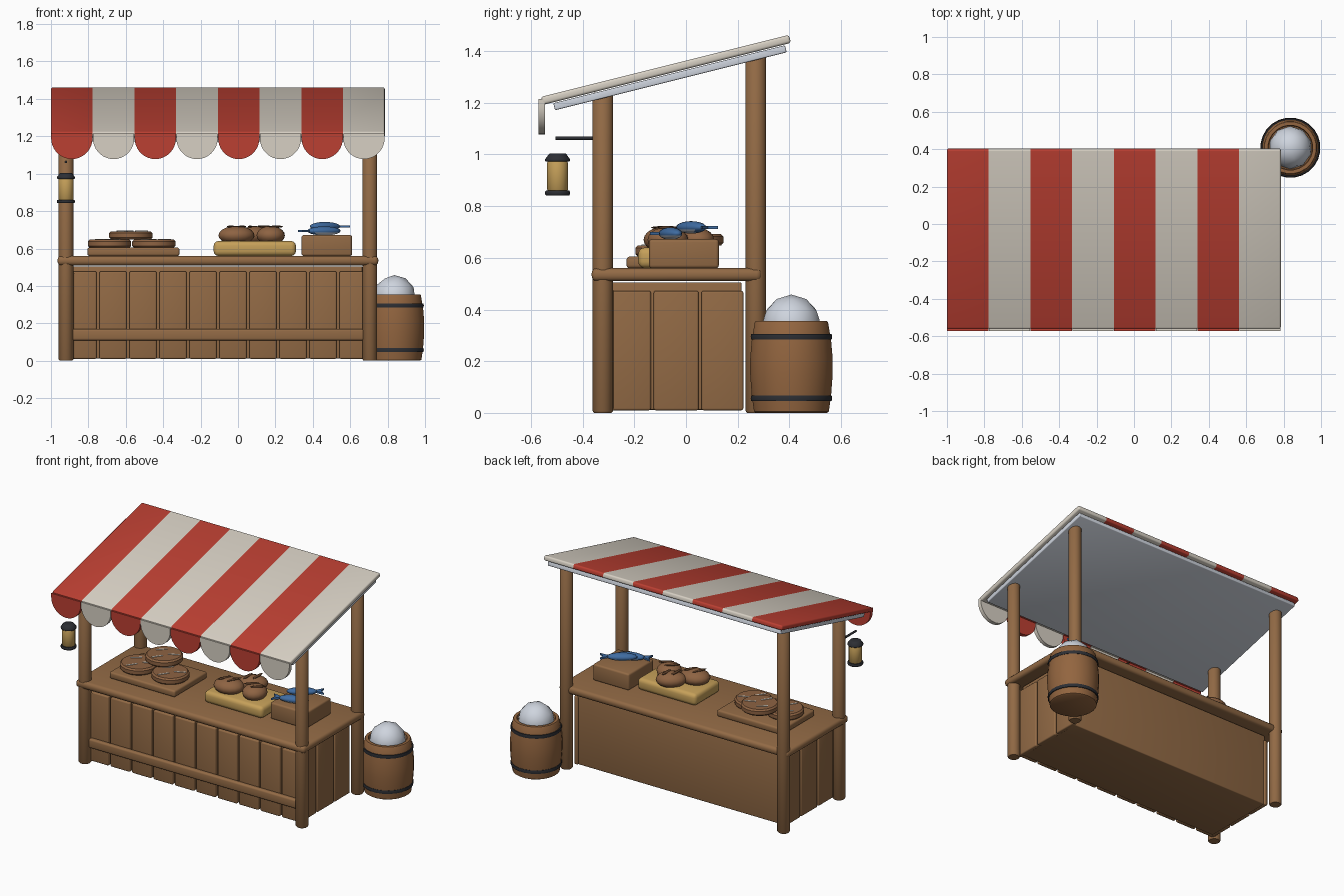
import bpy, bmesh, math
from mathutils import Matrix, Vector

if "Cube" in bpy.data.objects:
    bpy.data.objects.remove(bpy.data.objects["Cube"])


def mat(name, rgb):
    m = bpy.data.materials.new(name)
    m.diffuse_color = (*rgb, 1)
    m.use_nodes = True
    m.node_tree.nodes["Principled BSDF"].inputs["Base Color"].default_value = m.diffuse_color
    return m


WOOD = mat("wood", (0.29, 0.145, 0.06))
BARREL = mat("barrel_wood", (0.29, 0.13, 0.05))
CRUST = mat("bread_crust", (0.27, 0.125, 0.055))
SCORE = mat("dark_crust", (0.11, 0.05, 0.022))
RED = mat("red_cloth", (0.50, 0.05, 0.032))
CREAM = mat("cream_cloth", (0.68, 0.63, 0.55))
ICE = mat("pale_grey", (0.62, 0.66, 0.73))
AMBER = mat("amber", (0.56, 0.35, 0.10))
IRON = mat("dark_iron", (0.026, 0.028, 0.034))
BLUE = mat("fish_blue", (0.05, 0.15, 0.36))


def finish(name, bm, mats, angle=50):
    bmesh.ops.recalc_face_normals(bm, faces=bm.faces[:])
    me = bpy.data.meshes.new(name)
    bm.to_mesh(me)
    bm.free()
    for m in mats:
        me.materials.append(m)
    ob = bpy.data.objects.new(name, me)
    bpy.context.collection.objects.link(ob)
    bpy.ops.object.select_all(action='DESELECT')
    ob.select_set(True)
    bpy.context.view_layer.objects.active = ob
    bpy.ops.object.shade_smooth_by_angle(angle=math.radians(angle))
    return ob


def box(name, m, x, y, z, bevel=0.008):
    """Bevelled box from (min, max) ranges."""
    bm = bmesh.new()
    bmesh.ops.create_cube(bm, size=1)
    for v in bm.verts:
        v.co = [(r[0] + r[1]) / 2 + c * (r[1] - r[0]) for r, c in zip((x, y, z), v.co)]
    if bevel:
        bmesh.ops.bevel(bm, geom=bm.edges[:], offset=bevel, segments=3, profile=0.5, affect='EDGES')
    return finish(name, bm, [m])


def lathe(name, m, profile, loc, n=24, rot=None, angle=40):
    """Spin a (radius, height) profile about z."""
    bm = bmesh.new()
    rings = []
    for r, z in profile:
        rings.append([bm.verts.new((r * math.cos(2 * math.pi * (i + .5) / n),
                                    r * math.sin(2 * math.pi * (i + .5) / n), z)) for i in range(n)])
    for a, b in zip(rings, rings[1:]):
        for i in range(n):
            bm.faces.new((a[i], a[(i + 1) % n], b[(i + 1) % n], b[i]))
    bm.faces.new(rings[0])
    bm.faces.new(rings[-1])
    bm.transform(Matrix.Translation(loc) @ (rot or Matrix()))
    return finish(name, bm, [m], angle)


def blob(name, mats, size, loc, yaw=0, rule=None, seg=16):
    """Ellipsoid with optional material rule on the unit sphere."""
    bm = bmesh.new()
    bmesh.ops.create_uvsphere(bm, u_segments=seg, v_segments=seg // 2 + 2, radius=1)
    if rule:
        for f in bm.faces:
            f.material_index = rule(f.calc_center_median())
    bm.transform(Matrix.Translation(loc) @ Matrix.Rotation(math.radians(yaw), 4, 'Z') @ Matrix.Diagonal((*size, 1)))
    return finish(name, bm, mats, 80)


# Posts
for side, x in (("left", -0.92), ("right", 0.705)):
    for end, y, h in (("front", -0.322, 1.24), ("back", 0.27, 1.385)):
        lathe(f"{end}_{side}_post", WOOD, [(.034, 0), (.04, .008), (.04, h - .008), (.034, h)], (x, y, 0), 18)

# Counter body, planks, rail and top
box("counter_body", WOOD, (-.88, .665), (-.285, .215), (.012, .505), .006)
for i in range(10):
    c = -0.829 + i * 0.1604
    box(f"front_plank_{i + 1}", WOOD, (c - .073, c + .073), (-.308, -.28), (.01, .477))
for side, x in (("left", -.885), ("right", .67)):
    for i, c in enumerate((-.223, -.038, .147)):
        box(f"{side}_plank_{i + 1}", WOOD, (x - .014, x + .014), (c - .087, c + .075 + .012 * (i < 2)), (.01, .472))
box("front_rail", WOOD, (-.89, .68), (-.335, -.30), (.108, .17), .012)
box("counter_top", WOOD, (-.965, .75), (-.365, .293), (.51, .56), .02)

# Striped awning: a sloping slab cut into eight bands
X0, X1 = -1.0, 0.785
STEP = (X1 - X0) / 8
SLOPE = Matrix.Rotation(math.atan(0.25), 4, 'X')
bm = bmesh.new()
bmesh.ops.create_cube(bm, size=1)
bm.transform(Matrix.Translation(((X0 + X1) / 2, 0, 0)) @ Matrix.Diagonal((X1 - X0, .99, .032, 1)))
bmesh.ops.bevel(bm, geom=bm.edges[:], offset=.01, segments=3, profile=0.5, affect='EDGES')
for i in range(1, 8):
    bmesh.ops.bisect_plane(bm, geom=bm.verts[:] + bm.edges[:] + bm.faces[:],
                           plane_co=(X0 + i * STEP, 0, 0), plane_no=(1, 0, 0))
for f in bm.faces:
    f.material_index = int((f.calc_center_median().x - X0) / STEP) % 2
bm.transform(Matrix.Translation((0, -.078, 1.3275)) @ SLOPE)
finish("awning", bm, [RED, CREAM])

lining = box("awning_lining", ICE, (X0 + .02, X1 - .02), (-.462, .462), (-.014, .014), .005)
lining.data.transform(Matrix.Translation((0, -.062, 1.297)) @ SLOPE)

# Scalloped valance
for i in range(8):
    c = X0 + (i + .5) * STEP
    r = STEP / 2 - .001
    pts = [(c - r, 1.215)] + [(c - r * math.cos(math.pi * k / 18), 1.19 - .112 * math.sin(math.pi * k / 18))
                              for k in range(19)] + [(c + r, 1.215)]
    bm = bmesh.new()
    face = bm.faces.new([bm.verts.new((x, -.571, z)) for x, z in pts])
    new = bmesh.ops.extrude_face_region(bm, geom=[face])["geom"]
    bmesh.ops.translate(bm, verts=[v for v in new if isinstance(v, bmesh.types.BMVert)], vec=(0, .026, 0))
    finish(f"valance_scallop_{i + 1}", bm, [(RED, CREAM)[i % 2]])

# Lantern on an iron bracket
LX, LY = -.92, -.497
lathe("lantern_bracket", IRON, [(.007, 0), (.007, .17)], (LX, -.505, 1.063), 10, Matrix.Rotation(-math.pi / 2, 4, 'X'))
lathe("lantern_base", IRON, [(.046, 0), (.049, .004), (.049, .014), (.046, .018)], (LX, LY, .842), 16)
lathe("lantern_glass", AMBER, [(.036, 0), (.041, .006), (.041, .11), (.036, .12)], (LX, LY, .858), 16)
lathe("lantern_cap", IRON, [(.046, 0), (.049, .004), (.049, .01), (.034, .03), (.03, .032)], (LX, LY, .972), 16)

# Barrel with hoops and a heap of ice
BX, BY = .836, .408
lathe("barrel", BARREL, [(.138, 0), (.146, .005), (.155, .07), (.161, .15), (.161, .21), (.155, .28), (.143, .35),
                         (.139, .355), (.12, .355), (.117, .33), (.05, .33)], (BX, BY, 0))
for nm, z in (("lower", .057), ("upper", .295)):
    lathe(f"{nm}_barrel_hoop", IRON, [(.14, -.011), (.157, -.011), (.159, 0), (.157, .011), (.14, .011)], (BX, BY, z))
bm = bmesh.new()
bmesh.ops.create_icosphere(bm, subdivisions=2, radius=1)
bm.transform(Matrix.Translation((BX, BY, .34)) @ Matrix.Diagonal((.115, .115, .118, 1)))
finish("ice_heap", bm, [ICE], 30)

# Tray of round flat loaves with pale score marks
box("bread_tray", WOOD, (-.805, -.313), (-.23, .12), (.56, .605), .012)
for i, (x, y, z) in enumerate(((-.687, -.08, .604), (-.45, -.08, .604), (-.573, .03, .648))):
    lathe(f"round_loaf_{i + 1}", CRUST, [(.107, 0), (.117, .01), (.117, .034), (.107, .044)], (x, y, z), 20)
    for k in range(3):
        mark = box(f"loaf_{i + 1}_mark_{k + 1}", CREAM, (-.036, .036), (-.005, .005), (0, .004), 0)
        a = math.radians(20 + 120 * k)
        mark.data.transform(Matrix.Translation((x + .06 * math.cos(a), y + .06 * math.sin(a), z + .043))
                            @ Matrix.Rotation(math.radians(25 + 15 * k), 4, 'Z'))

# Yellow board with domed loaves
box("bread_board", AMBER, (-.13, .31), (-.185, .085), (.56, .64), .025)
for i, (x, y, rx, ry, yaw) in enumerate(((-.008, -.085, .098, .08, 10), (.09, .03, .095, .07, 35), (.175, -.07, .076, .08, -15))):
    blob(f"domed_loaf_{i + 1}", [CRUST], (rx, ry, .05), (x, y, .67), yaw)
    for k in (-1, 1):
        a = math.radians(yaw)
        blob(f"domed_loaf_{i + 1}_score", [SCORE], (.012, .05, .006),
             (x + k * .03 * math.cos(a), y + k * .03 * math.sin(a), .717), yaw - 35, seg=8)

# Crate with two fish
box("fish_crate", WOOD, (.34, .61), (-.143, .127), (.56, .672), .012)
for i, (x, y, z, yaw) in enumerate(((.46, -.06, .694, 20), (.465, .02, .718, 213))):
    rot = Matrix.Rotation(math.radians(yaw), 4, 'Z')
    blob(f"fish_{i + 1}_body", [BLUE, ICE], (.095, .034, .024), (x, y, z), yaw,
         lambda c: int(c.z < -.25 and c.x > -.5))
    # forked tail plate
    bm = bmesh.new()
    face = bm.faces.new([bm.verts.new((px, py, -.006)) for px, py in
                         ((-.08, -.008), (-.08, .008), (-.135, .036), (-.118, 0), (-.135, -.036))])
    new = bmesh.ops.extrude_face_region(bm, geom=[face])["geom"]
    bmesh.ops.translate(bm, verts=[v for v in new if isinstance(v, bmesh.types.BMVert)], vec=(0, 0, .012))
    bm.transform(Matrix.Translation((x, y, z)) @ rot)
    finish(f"fish_{i + 1}_tail", bm, [BLUE])
